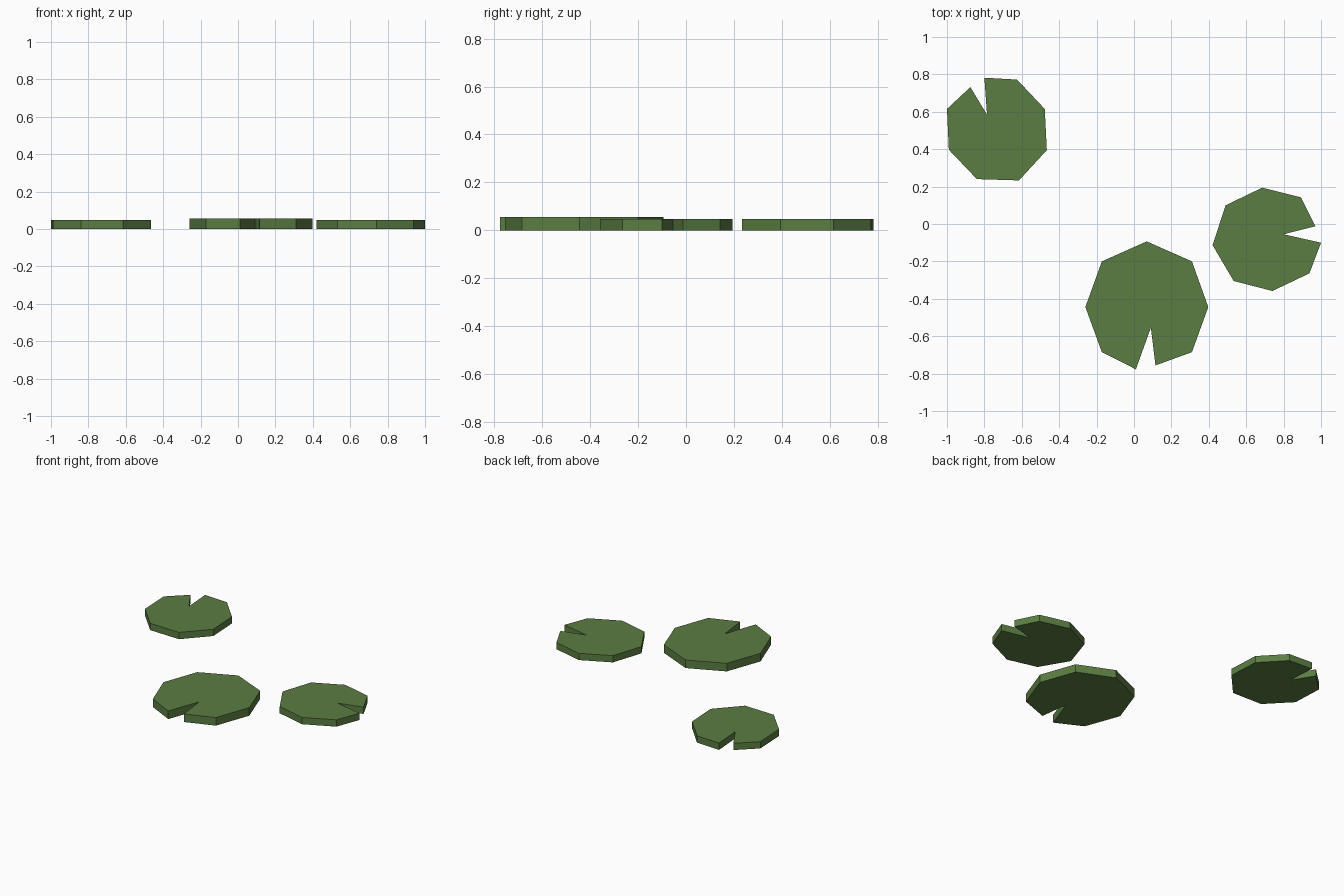
import bpy, bmesh

if "Cube" in bpy.data.objects:
    bpy.data.objects.remove(bpy.data.objects["Cube"])

# One leaf green for all pads
green = bpy.data.materials.new("leaf green")
green.diffuse_color = (0.105, 0.205, 0.055, 1)
green.use_nodes = True
green.node_tree.nodes["Principled BSDF"].inputs["Base Color"].default_value = green.diffuse_color


def lily_pad(name, outline, height):
    """Notched low-poly pad: flat outline extruded upward."""
    bm = bmesh.new()
    face = bm.faces.new([bm.verts.new((x, y, 0)) for x, y in outline])
    top = bmesh.ops.extrude_face_region(bm, geom=[face], use_keep_orig=True)
    for v in top["geom"]:
        if isinstance(v, bmesh.types.BMVert):
            v.co.z = height
    bmesh.ops.recalc_face_normals(bm, faces=bm.faces)
    mesh = bpy.data.meshes.new(name)
    bm.to_mesh(mesh)
    bm.free()
    mesh.materials.append(green)
    obj = bpy.data.objects.new(name, mesh)
    bpy.context.collection.objects.link(obj)


# Large pad, notch facing the front
lily_pad("large_lily_pad", [
    (0.068, -0.093), (0.31, -0.20), (0.397, -0.444), (0.31, -0.685),
    (0.115, -0.756), (0.09, -0.555), (0.01, -0.777), (-0.172, -0.685),
    (-0.26, -0.444), (-0.172, -0.20)], 0.056)

# Right pad, notch facing right
lily_pad("right_lily_pad", [
    (0.685, 0.194), (0.893, 0.142), (0.97, -0.012), (0.80, -0.055),
    (1.0, -0.10), (0.938, -0.264), (0.74, -0.358), (0.533, -0.305),
    (0.42, -0.113), (0.49, 0.10)], 0.047)

# Back left pad, notch facing back
lily_pad("back_lily_pad", [
    (-0.80, 0.782), (-0.625, 0.772), (-0.477, 0.615), (-0.466, 0.395),
    (-0.615, 0.233), (-0.84, 0.24), (-0.99, 0.397), (-1.0, 0.615),
    (-0.875, 0.732), (-0.786, 0.585)], 0.047)
